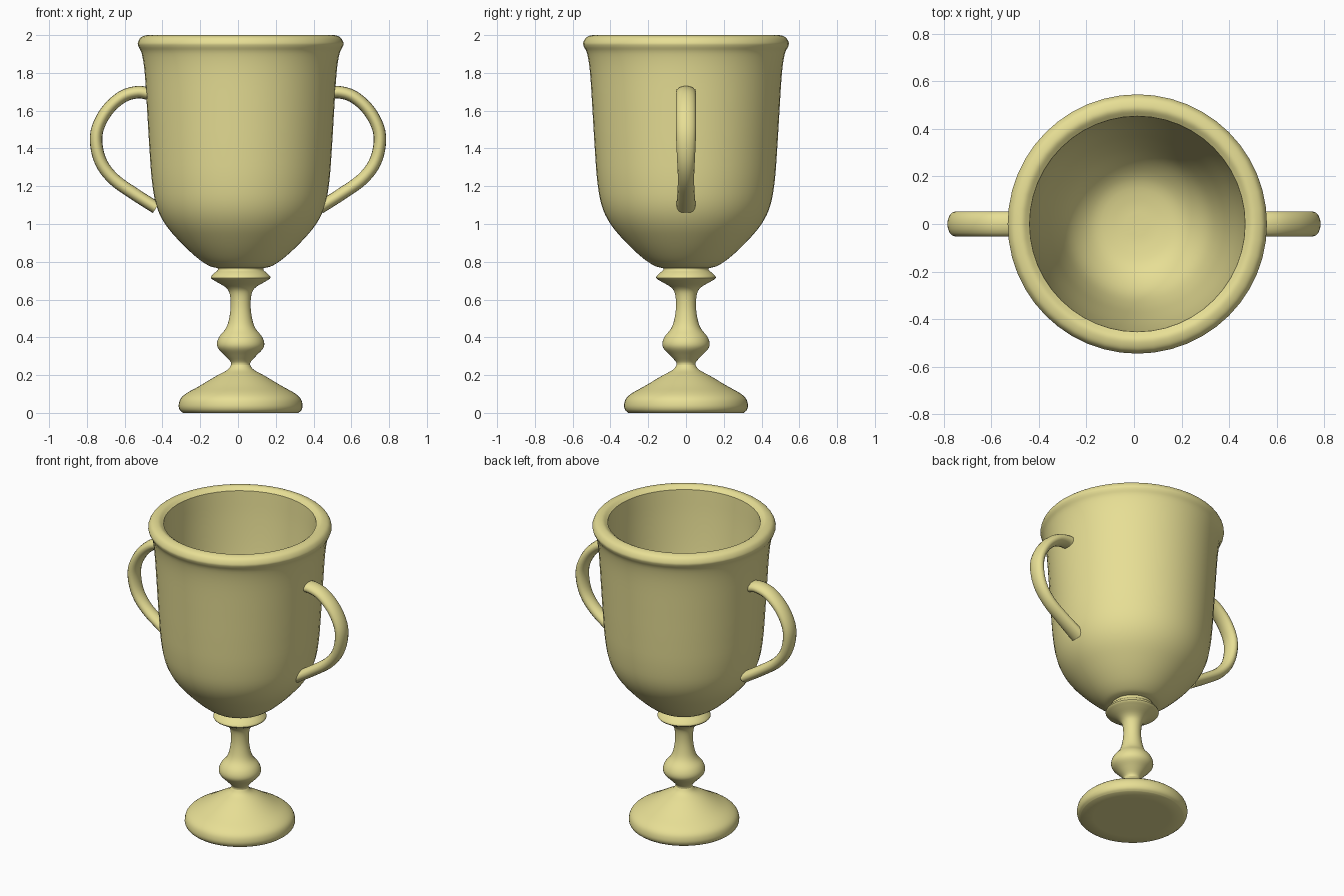
import bpy, bmesh, math
from mathutils import Vector

if "Cube" in bpy.data.objects:
    bpy.data.objects.remove(bpy.data.objects["Cube"])

CX = 0.014      # the cup's axis sits slightly right of the handles' centre
SIDES = 48

brass = bpy.data.materials.new("pale_brass")
brass.diffuse_color = (0.80, 0.735, 0.30, 1)
brass.use_nodes = True
brass.node_tree.nodes["Principled BSDF"].inputs["Base Color"].default_value = brass.diffuse_color


def smooth_path(pts, steps=4):
    """Catmull-Rom curve through 2D or 3D points."""
    p = [Vector(q) for q in pts]
    p = [2 * p[0] - p[1]] + p + [2 * p[-1] - p[-2]]
    out = []
    for a, b, c, d in zip(p, p[1:], p[2:], p[3:]):
        for i in range(steps):
            t = i / steps
            out.append(0.5 * (2 * b + (c - a) * t + (2 * a - 5 * b + 4 * c - d) * t * t
                              + (3 * b - a - 3 * c + d) * t ** 3))
    return out + [p[-2]]


def finish(bm, name, angle):
    bmesh.ops.remove_doubles(bm, verts=bm.verts, dist=1e-5)
    bmesh.ops.recalc_face_normals(bm, faces=bm.faces)
    mesh = bpy.data.meshes.new(name)
    bm.to_mesh(mesh)
    bm.free()
    mesh.materials.append(brass)
    ob = bpy.data.objects.new(name, mesh)
    bpy.context.collection.objects.link(ob)
    bpy.ops.object.select_all(action='DESELECT')
    ob.select_set(True)
    bpy.context.view_layer.objects.active = ob
    bpy.ops.object.shade_smooth_by_angle(angle=math.radians(angle))
    return ob


def lathe(name, *splines):
    """Revolve (radius, z) splines; corners stay crisp between splines."""
    bm = bmesh.new()
    pts = [q for s in splines for q in smooth_path(s)]
    verts = [bm.verts.new((max(r, 0), 0, z)) for r, z in pts]
    edges = [bm.edges.new(e) for e in zip(verts, verts[1:])]
    bmesh.ops.spin(bm, geom=verts + edges, cent=(0, 0, 0), axis=(0, 0, 1),
                   angle=math.tau, steps=SIDES)
    ob = finish(bm, name, 40)
    ob.location.x = CX
    return ob


# Foot
lathe("foot",
      [(0, 0), (0.305, 0)],
      [(0.305, 0), (0.322, 0.015), (0.328, 0.04), (0.318, 0.075), (0.285, 0.105),
       (0.217, 0.143), (0.13, 0.195), (0.07, 0.228), (0.046, 0.26)],
      [(0.046, 0.26), (0, 0.26)])

# Stem with knop and collar
lathe("stem",
      [(0, 0.25), (0.05, 0.25)],
      [(0.05, 0.25), (0.053, 0.27), (0.085, 0.305), (0.118, 0.34), (0.125, 0.37),
       (0.112, 0.405), (0.08, 0.445), (0.063, 0.49), (0.053, 0.56), (0.058, 0.63),
       (0.08, 0.665), (0.13, 0.695), (0.158, 0.715), (0.142, 0.738), (0.12, 0.758),
       (0.13, 0.78)],
      [(0.13, 0.78), (0, 0.78)])

# Bowl: outside, rolled rim, tapering inside
lathe("bowl",
      [(0, 0.765), (0.13, 0.768)],
      [(0.13, 0.768), (0.17, 0.78), (0.235, 0.825), (0.32, 0.905), (0.40, 1.0),
       (0.447, 1.10), (0.47, 1.23), (0.483, 1.40), (0.495, 1.60), (0.508, 1.80),
       (0.523, 1.90), (0.541, 1.94), (0.544, 1.96), (0.53, 1.986), (0.505, 1.998),
       (0.48, 1.998), (0.453, 1.98)],
      [(0.453, 1.98), (0.442, 1.80), (0.42, 1.58), (0.385, 1.35), (0.345, 1.15),
       (0.29, 1.0), (0.20, 0.905), (0.10, 0.875), (0, 0.87)])

# Handles: oval section swept along (x, z, half width), narrower low down, mirrored
path = smooth_path([(0.475, 1.69, 0.053), (0.53, 1.698, 0.053), (0.61, 1.675, 0.053),
                    (0.69, 1.605, 0.053), (0.742, 1.51, 0.053), (0.75, 1.42, 0.051),
                    (0.722, 1.32, 0.046), (0.655, 1.235, 0.043),
                    (0.55, 1.16, 0.046), (0.433, 1.086, 0.052)])
RING = 16
bm = bmesh.new()
rings = []
for i, c in enumerate(path):
    d = path[min(i + 1, len(path) - 1)] - path[max(i - 1, 0)]
    t = Vector((d.x, d.y)).normalized()
    ring = []
    for k in range(RING):
        a = math.tau * k / RING
        n = 0.033 * math.cos(a)
        ring.append(bm.verts.new((c.x - t.y * n, c.z * math.sin(a), c.y + t.x * n)))
    rings.append(ring)
for r0, r1 in zip(rings, rings[1:]):
    for k in range(RING):
        j = (k + 1) % RING
        bm.faces.new((r0[k], r0[j], r1[j], r1[k]))
bm.faces.new(rings[0])
bm.faces.new(rings[-1])
handles = finish(bm, "handles", 50)
mirror = handles.modifiers.new("mirror", 'MIRROR')
mirror.use_axis = (True, False, False)
